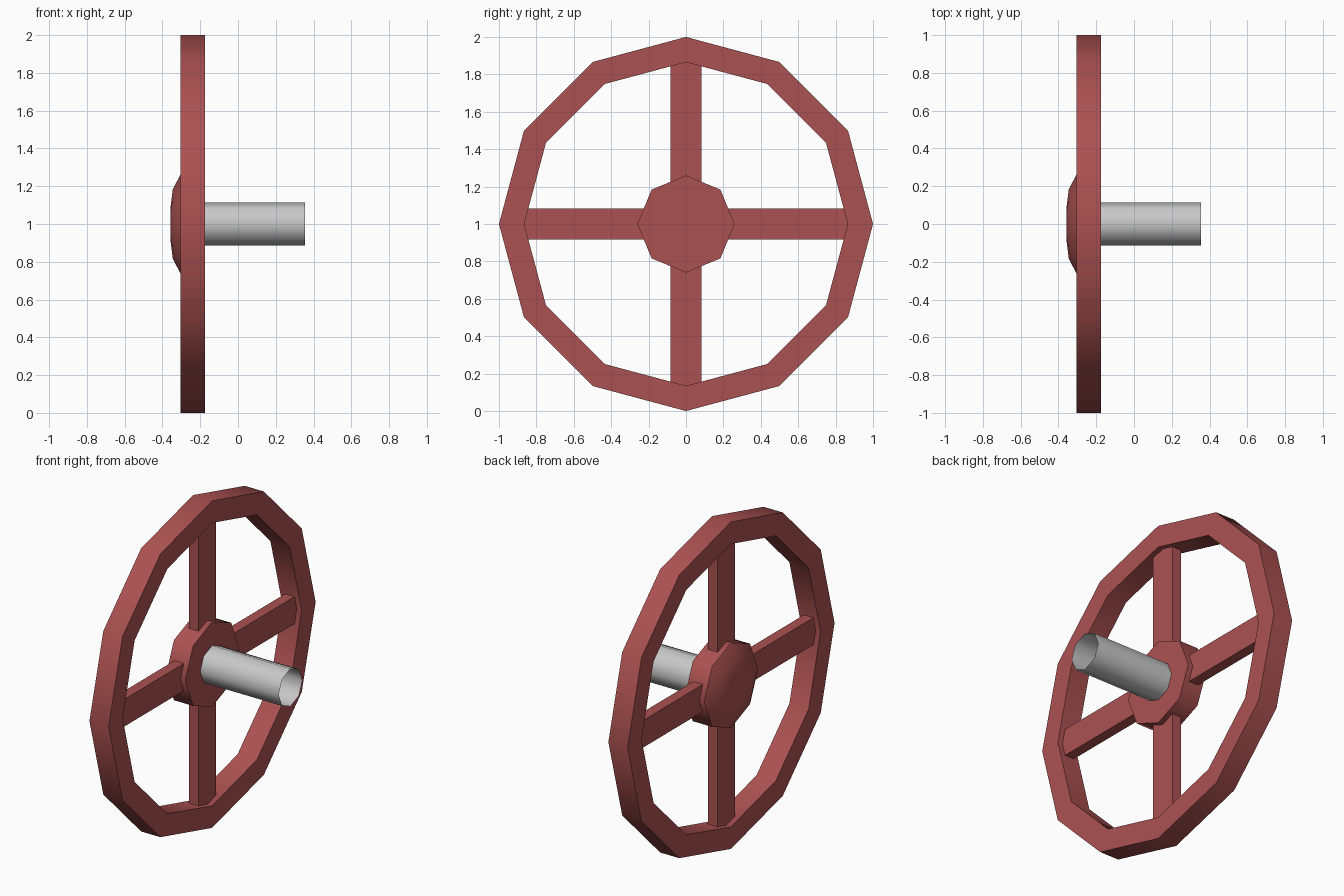
import bpy
import bmesh
import math
from mathutils import Matrix

cube = bpy.data.objects.get("Cube")
if cube:
    bpy.data.objects.remove(cube, do_unlink=True)

AXLE_HEIGHT = 1.0


def material(name, color, roughness):
    mat = bpy.data.materials.new(name)
    mat.use_nodes = True
    mat.diffuse_color = color
    bsdf = mat.node_tree.nodes["Principled BSDF"]
    bsdf.inputs["Base Color"].default_value = color
    bsdf.inputs["Roughness"].default_value = roughness
    return mat


def add_object(name, bm, mat, smooth_angle=None):
    mesh = bpy.data.meshes.new(name)
    bm.to_mesh(mesh)
    bm.free()
    mesh.materials.append(mat)
    obj = bpy.data.objects.new(name, mesh)
    bpy.context.collection.objects.link(obj)
    obj.location.z = AXLE_HEIGHT
    if smooth_angle:
        bpy.ops.object.select_all(action="DESELECT")
        obj.select_set(True)
        bpy.context.view_layer.objects.active = obj
        bpy.ops.object.shade_smooth_by_angle(angle=math.radians(smooth_angle))
    return obj


def lathe(name, profile, sides, mat, closed=False, caps=False):
    """Turn (x, radius) points around the x axis."""
    bm = bmesh.new()
    rings = []
    for x, r in profile:
        angles = [2 * math.pi * i / sides for i in range(sides)]
        rings.append([bm.verts.new((x, r * math.sin(a), r * math.cos(a))) for a in angles])
    pairs = list(zip(rings, rings[1:]))
    if closed:
        pairs.append((rings[-1], rings[0]))
    for a, b in pairs:
        for i in range(sides):
            j = (i + 1) % sides
            bm.faces.new((a[i], a[j], b[j], b[i]))
    if caps:
        bm.faces.new(rings[0][::-1])
        bm.faces.new(rings[-1])
    if closed or caps:
        bmesh.ops.recalc_face_normals(bm, faces=bm.faces)
    return add_object(name, bm, mat, 50)


red = material("red paint", (0.41, 0.083, 0.083, 1), 0.6)
steel = material("light grey metal", (0.58, 0.58, 0.58, 1), 0.5)

# Twelve-sided rim
lathe("rim", [(-0.175, 1.0), (-0.305, 1.0), (-0.305, 0.865), (-0.175, 0.865)],
      12, red, closed=True)

# Eight-sided hub with a domed outer cap
lathe("hub", [(-0.175, 0.26), (-0.305, 0.26), (-0.345, 0.185), (-0.357, 0.09)],
      8, red, caps=True)

# Open stem
lathe("stem", [(0.355, 0.115), (-0.18, 0.115)], 8, steel)

# Four spokes
inner, outer = 0.2, 0.865
for i, side in enumerate(("upper", "front", "lower", "back")):
    bm = bmesh.new()
    bmesh.ops.create_cube(bm, size=1)
    bmesh.ops.scale(bm, vec=(0.064, 0.166, outer - inner), verts=bm.verts)
    bmesh.ops.translate(bm, vec=(-0.24, 0, (inner + outer) / 2), verts=bm.verts)
    bmesh.ops.transform(bm, matrix=Matrix.Rotation(i * math.pi / 2, 4, "X"), verts=bm.verts)
    add_object(side + "_spoke", bm, red)
